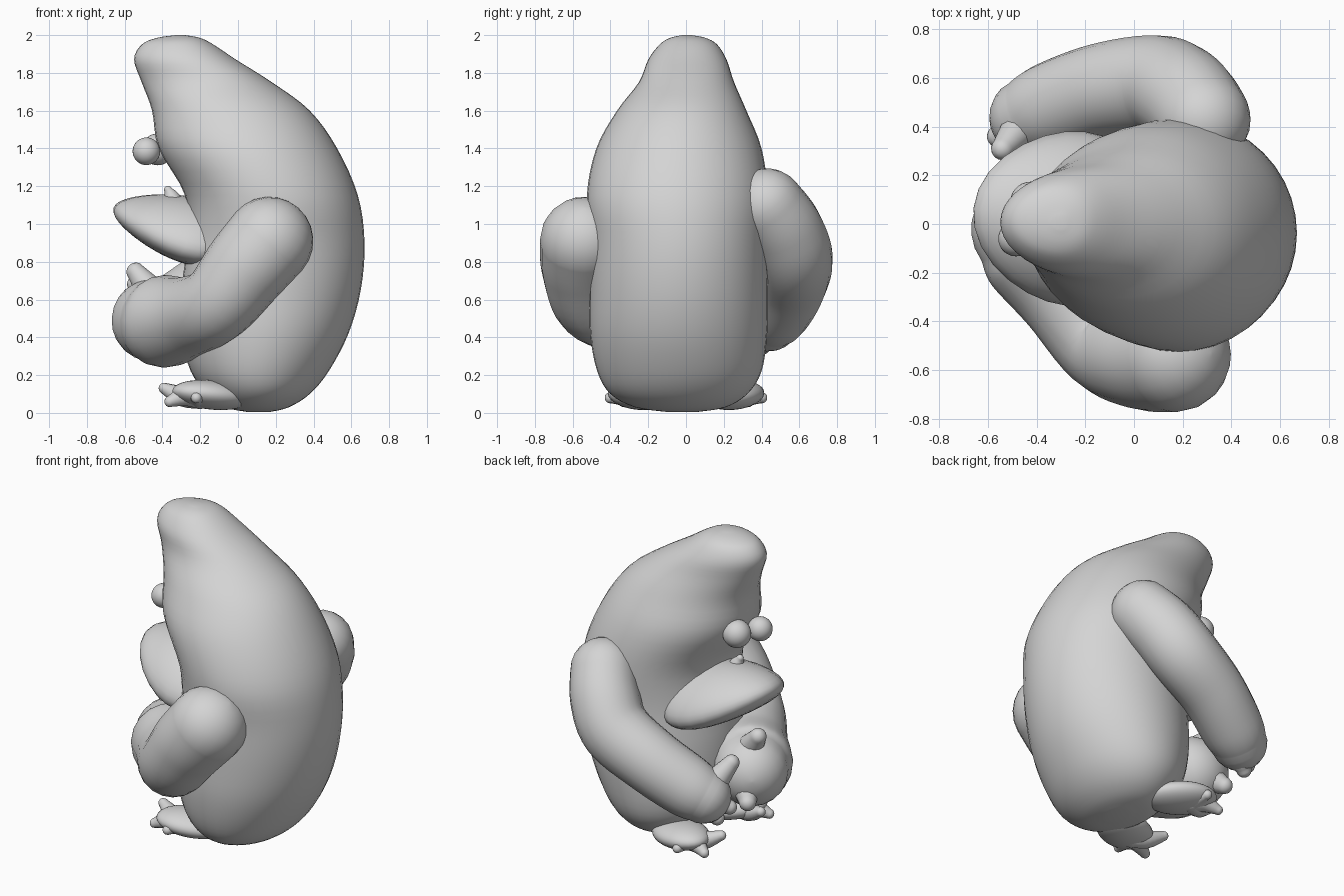
import bpy, bmesh, math
from mathutils import Vector, Euler

if "Cube" in bpy.data.objects:
    bpy.data.objects.remove(bpy.data.objects["Cube"])

grey = bpy.data.materials.new("plain_grey")
grey.use_nodes = True
grey.diffuse_color = (0.66, 0.66, 0.66, 1)
grey.node_tree.nodes["Principled BSDF"].inputs["Base Color"].default_value = (0.66, 0.66, 0.66, 1)


def spline(points, steps):
    """Smooth interpolation through tuples of any size."""
    out, last = [], len(points) - 1
    for i in range(last):
        a, b, c, d = (points[max(0, min(last, i + k))] for k in (-1, 0, 1, 2))
        for s in range(steps):
            t = s / steps
            out.append([q + 0.5 * t * (r - p + t * (2 * p - 5 * q + 4 * r - s2 + t * (3 * (q - r) + s2 - p)))
                        for p, q, r, s2 in zip(a, b, c, d)])
    return out + [list(points[-1])]


def finish(name, bm):
    bmesh.ops.recalc_face_normals(bm, faces=bm.faces)
    mesh = bpy.data.meshes.new(name)
    bm.to_mesh(mesh)
    bm.free()
    mesh.materials.append(grey)
    for p in mesh.polygons:
        p.use_smooth = True
    obj = bpy.data.objects.new(name, mesh)
    bpy.context.collection.objects.link(obj)
    return obj


def loft(name, rings):
    bm = bmesh.new()
    loops = [[bm.verts.new(p) for p in ring] for ring in rings]
    n = len(loops[0])
    for a, b in zip(loops, loops[1:]):
        for i in range(n):
            bm.faces.new((a[i], a[(i + 1) % n], b[(i + 1) % n], b[i]))
    bm.faces.new(loops[0])
    bm.faces.new(loops[-1])
    return finish(name, bm)


def tube(name, points, steps=6, sides=20):
    """Limb through (x, y, z, radius) points with rounded ends."""
    path = spline(points, steps)
    start, end = Vector(path[0][:3]), Vector(path[-1][:3])
    d0 = (start - Vector(path[1][:3])).normalized()
    d1 = (end - Vector(path[-2][:3])).normalized()
    angles = [math.pi / 2 * k / 6 for k in range(1, 6)] + [1.54]
    r0, r1 = path[0][3], path[-1][3]
    head = [[*(start + d0 * r0 * math.sin(a)), r0 * math.cos(a)] for a in reversed(angles)]
    tail = [[*(end + d1 * r1 * math.sin(a)), r1 * math.cos(a)] for a in angles]
    path = head + path + tail
    rings, side = [], d0.orthogonal().normalized()
    for i, p in enumerate(path):
        t = (Vector(path[min(i + 1, len(path) - 1)][:3]) - Vector(path[max(i - 1, 0)][:3])).normalized()
        side = (side - t * side.dot(t)).normalized()
        other = t.cross(side)
        rings.append([Vector(p[:3]) + p[3] * (side * math.cos(a) + other * math.sin(a))
                      for a in (math.tau * k / sides for k in range(sides))])
    return loft(name, rings)


def ball(name, centre, size, turn=(0, 0, 0)):
    bm = bmesh.new()
    bmesh.ops.create_uvsphere(bm, u_segments=28, v_segments=18, radius=1)
    rot = Euler([math.radians(a) for a in turn]).to_matrix()
    for v in bm.verts:
        v.co = rot @ (v.co * Vector(size)) + Vector(centre)
    return finish(name, bm)


# Body: stacked ovals given as height, x range, y range, egg-shaped towards the head
levels = [
    (0.005, 0.05, 0.17, -0.1, 0.06), (0.03, -0.07, 0.27, -0.27, 0.21),
    (0.1, -0.16, 0.38, -0.4, 0.325), (0.22, -0.25, 0.48, -0.47, 0.4),
    (0.42, -0.3, 0.585, -0.508, 0.43), (0.65, -0.3, 0.65, -0.51, 0.434),
    (0.9, -0.27, 0.67, -0.505, 0.43), (1.15, -0.28, 0.635, -0.525, 0.435),
    (1.4, -0.42, 0.525, -0.475, 0.4), (1.6, -0.455, 0.38, -0.365, 0.32),
    (1.75, -0.51, 0.18, -0.25, 0.255), (1.87, -0.55, -0.01, -0.2, 0.215),
    (1.95, -0.51, -0.13, -0.14, 0.165), (1.985, -0.43, -0.2, -0.085, 0.105),
    (2.0, -0.33, -0.28, -0.02, 0.03)]
rings = []
for z, x0, x1, y0, y1 in spline(levels, 4):
    egg = max(0, z - 1.2) * 0.17
    rings.append([((x0 + x1) / 2 + (x1 - x0) / 2 * (math.cos(a) + egg * math.sin(a) ** 2),
                   (y0 + y1) / 2 + (y1 - y0) / 2 * math.sin(a), z)
                  for a in (math.tau * k / 40 for k in range(40))])
loft("body", rings)

# Face
ball("eye_near", (-0.485, -0.06, 1.385), (0.073,) * 3)
ball("eye_far", (-0.425, 0.09, 1.395), (0.084,) * 3)
bill = ball("bill", (0, 0, 0), (1, 1, 1))
for v in bill.data.vertices:
    x, y, z = v.co
    # flattened pillow, thicker towards the back, with swept-back drooping corners
    v.co = (0.36 * x + 0.1 * y * y, 0.36 * y, z * (0.17 + 0.05 * x) - 0.08 * y * y)
bill.rotation_euler = Euler((0, math.radians(16), math.radians(-6)))
bill.location = (-0.315, 0.03, 0.985)
tube("nose", [(-0.34, -0.02, 1.08, 0.07), (-0.35, -0.02, 1.14, 0.045), (-0.37, -0.02, 1.18, 0.022)], 3, 12)

# Arms wrapped round the belly
tube("arm_near", [(0.165, -0.54, 0.91, 0.234), (0.04, -0.54, 0.765, 0.225), (-0.11, -0.49, 0.58, 0.205),
                  (-0.26, -0.29, 0.51, 0.215), (-0.385, -0.11, 0.485, 0.245), (-0.45, -0.02, 0.49, 0.22)])
tube("arm_far", [(0.285, 0.43, 1.1, 0.195), (0.21, 0.52, 0.97, 0.205), (0.095, 0.572, 0.82, 0.205),
                 (-0.13, 0.55, 0.68, 0.194), (-0.34, 0.48, 0.545, 0.185), (-0.43, 0.44, 0.49, 0.165)])

# Fingers as start, end and base radius
fingers = [
    ("near_thumb", (-0.45, 0.0, 0.63), (-0.54, 0.04, 0.745), 0.085),
    ("near_finger", (-0.5, 0.1, 0.42), (-0.55, 0.16, 0.37), 0.085),
    ("far_thumb", (-0.47, 0.39, 0.56), (-0.54, 0.31, 0.68), 0.08),
    ("far_finger_upper", (-0.49, 0.4, 0.45), (-0.56, 0.36, 0.42), 0.075),
    ("far_finger_lower", (-0.45, 0.42, 0.4), (-0.5, 0.4, 0.35), 0.075)]
for name, a, b, r in fingers:
    mid = [(p + q) / 2 for p, q in zip(a, b)]
    tube(name, [(*a, r), (*mid, r * 0.8), (*b, r * 0.6)], 3, 12)

# Feet with three splayed toes each
for label, s in (("left", -1), ("right", 1)):
    ball(label + "_foot", (-0.14, s * 0.25, 0.095), (0.22, 0.15, 0.077), (0, 6, -s * 25))
    for k, (x, y, z) in enumerate([(-0.39, 0.2, 0.13), (-0.36, 0.33, 0.06), (-0.22, 0.4, 0.08)]):
        tube(f"{label}_toe_{k + 1}", [(-0.2, s * 0.27, 0.09, 0.07), ((x - 0.2) / 2, s * (y + 0.27) / 2, 0.09, 0.056),
                                      (x, s * y, z, 0.03)], 4, 10)
